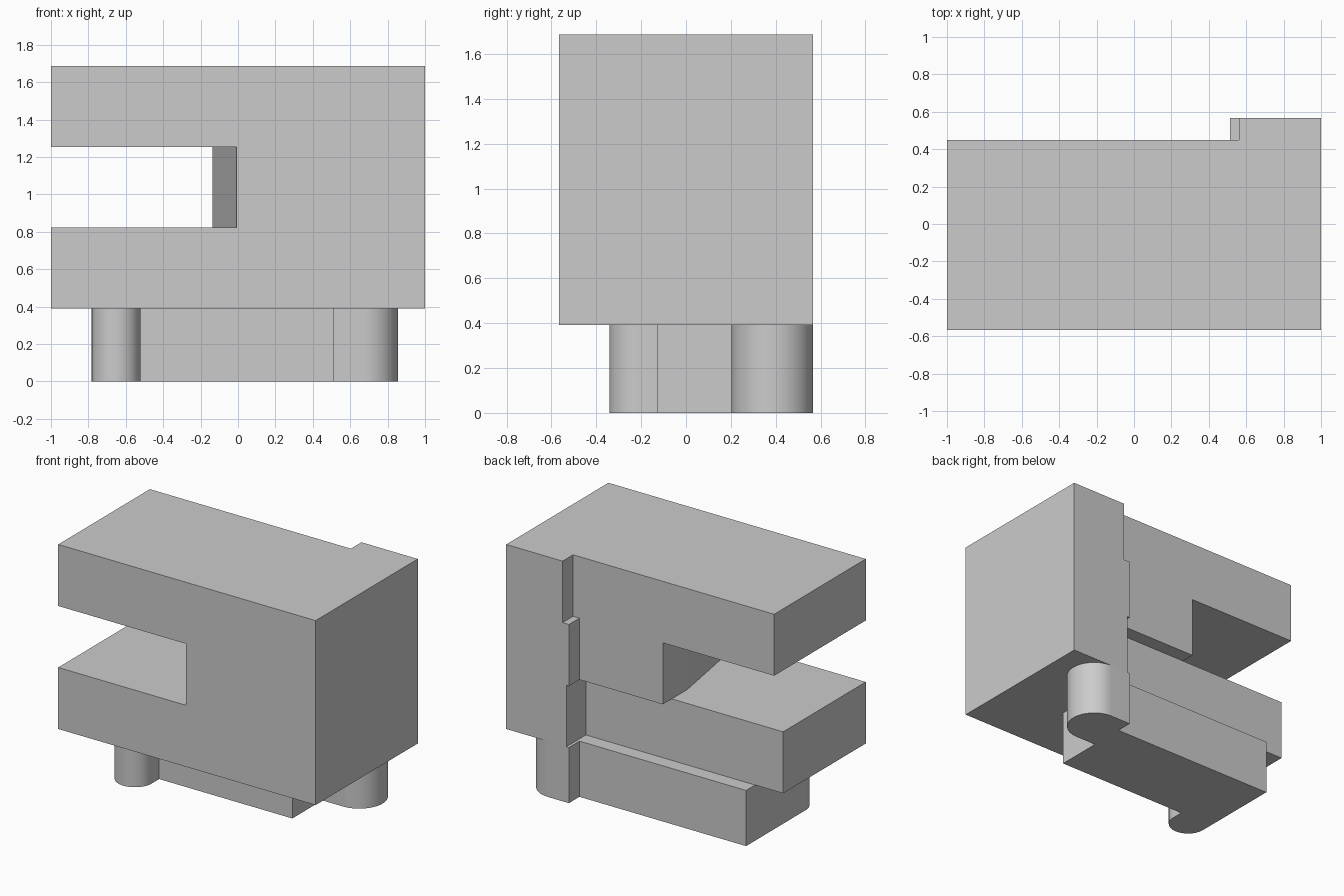
import bpy, bmesh
from math import sin, cos, pi, radians

if "Cube" in bpy.data.objects:
    bpy.data.objects.remove(bpy.data.objects["Cube"])


def prism(name, outline, z0, z1):
    """Extrude a counter-clockwise plan outline from z0 to z1."""
    bm = bmesh.new()
    base = bm.faces.new([bm.verts.new((x, y, z0)) for x, y in outline])
    top = bmesh.ops.extrude_face_region(bm, geom=[base], use_keep_orig=True)
    verts = [v for v in top["geom"] if isinstance(v, bmesh.types.BMVert)]
    bmesh.ops.translate(bm, verts=verts, vec=(0, 0, z1 - z0))
    bmesh.ops.recalc_face_normals(bm, faces=bm.faces)
    mesh = bpy.data.meshes.new(name)
    bm.to_mesh(mesh)
    bm.free()
    obj = bpy.data.objects.new(name, mesh)
    bpy.context.collection.objects.link(obj)
    bpy.ops.object.select_all(action='DESELECT')
    obj.select_set(True)
    bpy.context.view_layer.objects.active = obj
    bpy.ops.object.shade_smooth_by_angle(angle=radians(8))
    return obj


def arc(cx, cy, r, a0, a1, n=32):
    return [(cx + r * cos(a0 + (a1 - a0) * i / n),
             cy + r * sin(a0 + (a1 - a0) * i / n)) for i in range(n + 1)]


FRONT, BACK, TAB = -0.567, 0.45, 0.567
Z = [0, 0.391, 0.823, 1.255, 1.687]


def slab(name, left, step_x, back, z0, z1):
    """Layer with a raised tab on its back right corner."""
    right = [(1, FRONT), (1, TAB), (step_x, TAB), (step_x, back)]
    return prism(name, right + left, z0, z1)


# Base with a rounded foot at the front left and a rounded tab at the back right
prism("base",
      arc(-0.652, -0.212, 0.13, pi, 2 * pi)
      + [(-0.522, -0.13), (0.513, -0.13), (0.513, 0.203)]
      + arc(0.673, 0.385, 0.182, -pi / 2, pi / 2)
      + [(0.513, TAB), (0.513, BACK), (-0.782, BACK)], Z[0], Z[1])

# Lower arm, set back a little from the rear plane
slab("lower_arm", [(-1, 0.35), (-1, FRONT)], 0.533, 0.35, Z[1], Z[2])

# Middle web with the slanted slot wall
slab("middle_web", [(-0.135, BACK), (-0.135, 0.18), (-0.007, FRONT)],
     0.513, BACK, Z[2], Z[3])

# Upper arm
slab("upper_arm", [(-1, BACK), (-1, FRONT)], 0.562, BACK, Z[3], Z[4])
